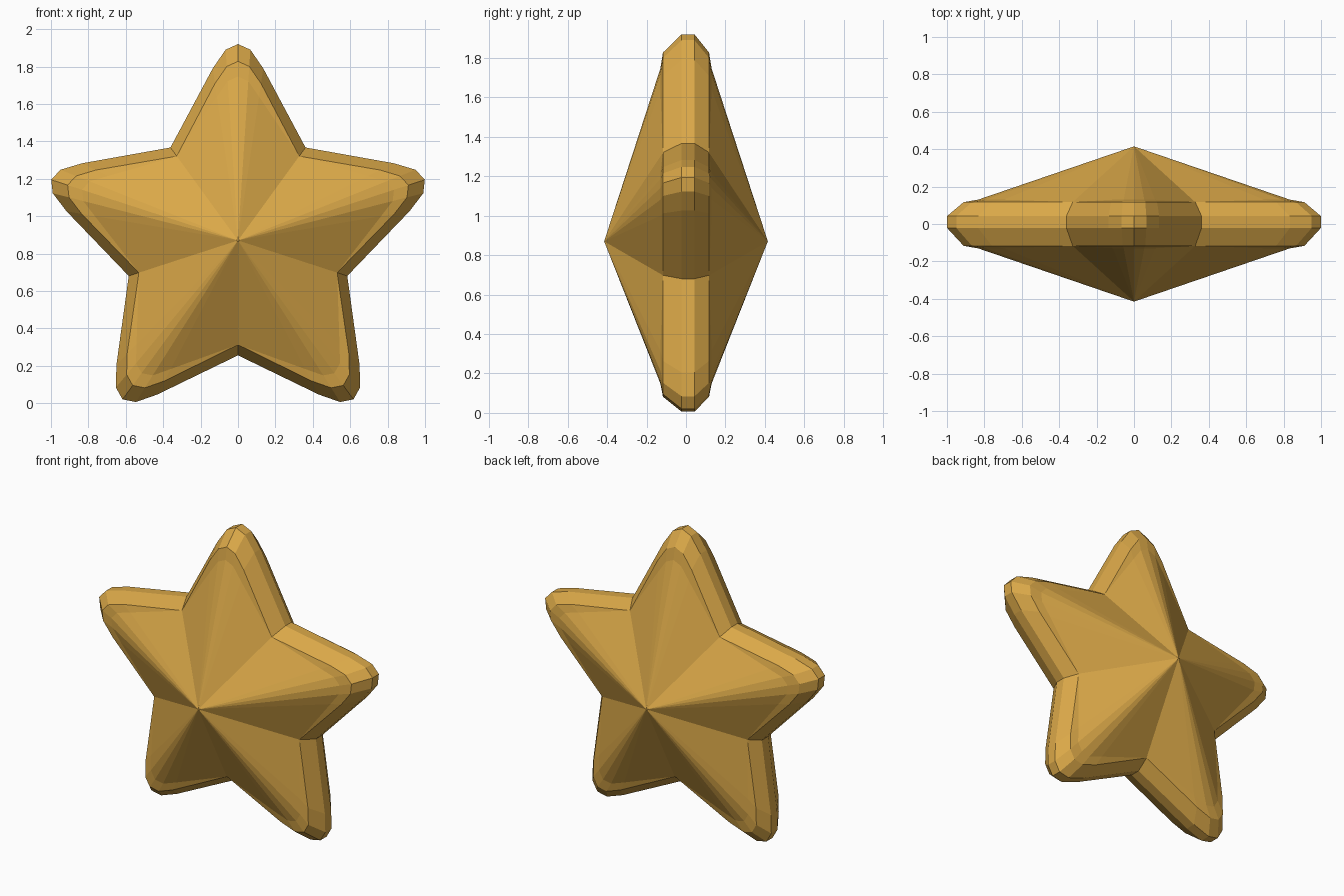
import bpy
import bmesh
import math
from mathutils import Matrix, Vector

default_cube = bpy.data.objects.get("Cube")
if default_cube:
    bpy.data.objects.remove(default_cube, do_unlink=True)

CENTRE_Z = 0.87
APEX = 0.415

# One gold colour for the whole star
gold = bpy.data.materials.new("gold")
gold.use_nodes = True
gold.diffuse_color = (0.70, 0.39, 0.065, 1)
gold.node_tree.nodes["Principled BSDF"].inputs["Base Color"].default_value = gold.diffuse_color

# One rounded arm of the outline, starting at the valley beside it
half_arm = [(0.135, 0.92), (0.066, 1.02)]
valley = Vector((0.361, 0.497))
arm = [valley] + [Vector(p) for p in half_arm] + [Vector((0, 1.05))]
arm += [Vector((-x, z)) for x, z in reversed(half_arm)]

# The full outline, with a flag marking the valleys
outline = []
for i in range(5):
    turn = Matrix.Rotation(math.tau * i / 5, 2)
    outline += [(turn @ p, p is valley) for p in arm]


def add_ring(bm, y, tip_scale, valley_scale, valley_y):
    """Scaled copy of the outline at a given depth."""
    ring = []
    for p, is_valley in outline:
        s = valley_scale if is_valley else tip_scale
        depth = valley_y if is_valley else y
        ring.append(bm.verts.new((p.x * s, depth, CENTRE_Z + p.y * s)))
    return ring


# Depth rings from front to back: face edge, bevel, rim, bevel, face edge
bm = bmesh.new()
rings = [
    add_ring(bm, -0.13, 0.835, 0.907, -0.117),
    add_ring(bm, -0.117, 0.912, 0.907, -0.117),
    add_ring(bm, -0.022, 1, 1, -0.022),
    add_ring(bm, 0.043, 1, 1, 0.043),
    add_ring(bm, 0.117, 0.912, 0.907, 0.117),
    add_ring(bm, 0.13, 0.835, 0.907, 0.117),
]
count = len(outline)
for a, b in zip(rings, rings[1:]):
    for i in range(count):
        j = (i + 1) % count
        bm.faces.new((a[i], a[j], b[j], b[i]))

# Pointed front and back faces
for ring, y in ((rings[0], -APEX), (rings[-1], APEX)):
    apex = bm.verts.new((0, y, CENTRE_Z))
    for i in range(count):
        bm.faces.new((apex, ring[i], ring[(i + 1) % count]))

# The inner rings meet the bevel at the valleys
bmesh.ops.remove_doubles(bm, verts=bm.verts, dist=0.0005)
bmesh.ops.recalc_face_normals(bm, faces=bm.faces)

mesh = bpy.data.meshes.new("star")
bm.to_mesh(mesh)
bm.free()
mesh.materials.append(gold)
star = bpy.data.objects.new("star", mesh)
bpy.context.collection.objects.link(star)
